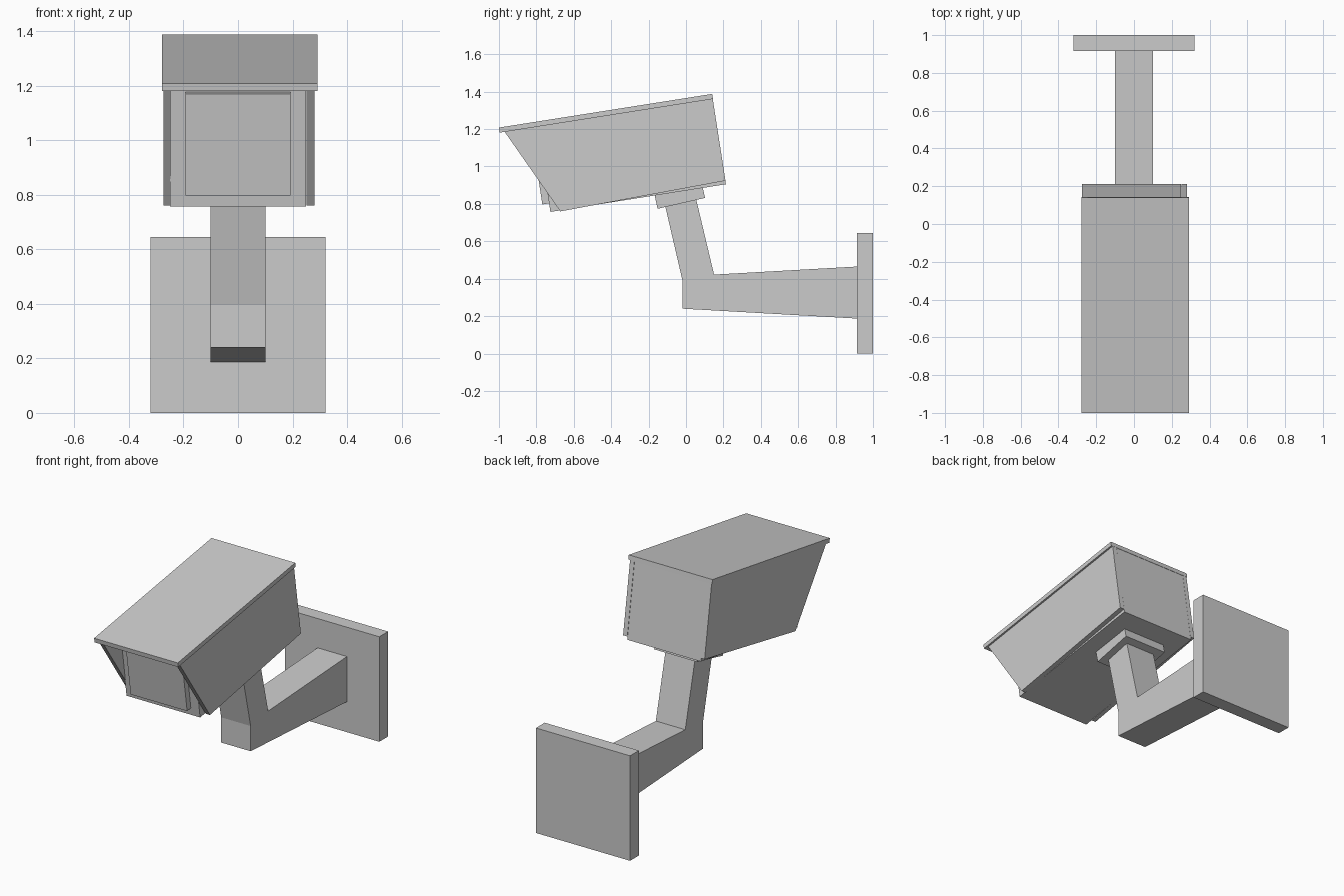
import bpy, bmesh

if "Cube" in bpy.data.objects:
    bpy.data.objects.remove(bpy.data.objects["Cube"])


def extrude_profile(name, pts, x0, x1):
    """Solid made by sweeping a (y, z) side profile from x0 to x1."""
    bm = bmesh.new()
    face = bm.faces.new([bm.verts.new((x0, y, z)) for y, z in pts])
    res = bmesh.ops.extrude_face_region(bm, geom=[face])
    verts = [g for g in res["geom"] if isinstance(g, bmesh.types.BMVert)]
    bmesh.ops.translate(bm, verts=verts, vec=(x1 - x0, 0, 0))
    bmesh.ops.recalc_face_normals(bm, faces=bm.faces)
    mesh = bpy.data.meshes.new(name)
    bm.to_mesh(mesh)
    bm.free()
    obj = bpy.data.objects.new(name, mesh)
    bpy.context.collection.objects.link(obj)
    return obj


# Wall plate
extrude_profile("wall_plate", [(0.915, 0), (1, 0), (1, 0.645), (0.915, 0.645)], -0.32, 0.32)

# Bent bracket arm, tapering away from the wall
extrude_profile("bracket_arm", [(0.915, 0.187), (0.915, 0.465), (0.15, 0.422), (0.053, 0.83),
                                (-0.112, 0.792), (-0.02, 0.395), (-0.02, 0.24)], -0.1, 0.1)

# Swivel pad under the housing
extrude_profile("mount_pad", [(-0.152, 0.774), (0.102, 0.832), (0.088, 0.893), (-0.168, 0.848)],
                -0.145, 0.145)

# Housing body
extrude_profile("housing_body", [(-0.725, 0.757), (0.213, 0.905), (0.142, 1.362), (-0.795, 1.218)],
                -0.25, 0.25)

# Front window, standing slightly proud of the body
extrude_profile("front_window", [(-0.768, 0.797), (-0.72, 0.805), (-0.775, 1.178), (-0.825, 1.17)],
                -0.192, 0.192)

# Side panels with raked front edges
panel = [(-0.97, 1.186), (-0.672, 0.76), (0.211, 0.924), (0.143, 1.361)]
extrude_profile("side_panel_left", panel, -0.274, -0.247)
extrude_profile("side_panel_right", panel, 0.251, 0.28)

# Sunshield roof
extrude_profile("sunshield_roof", [(-0.996, 1.181), (0.144, 1.361), (0.14, 1.388), (-1, 1.208)],
                -0.278, 0.291)
